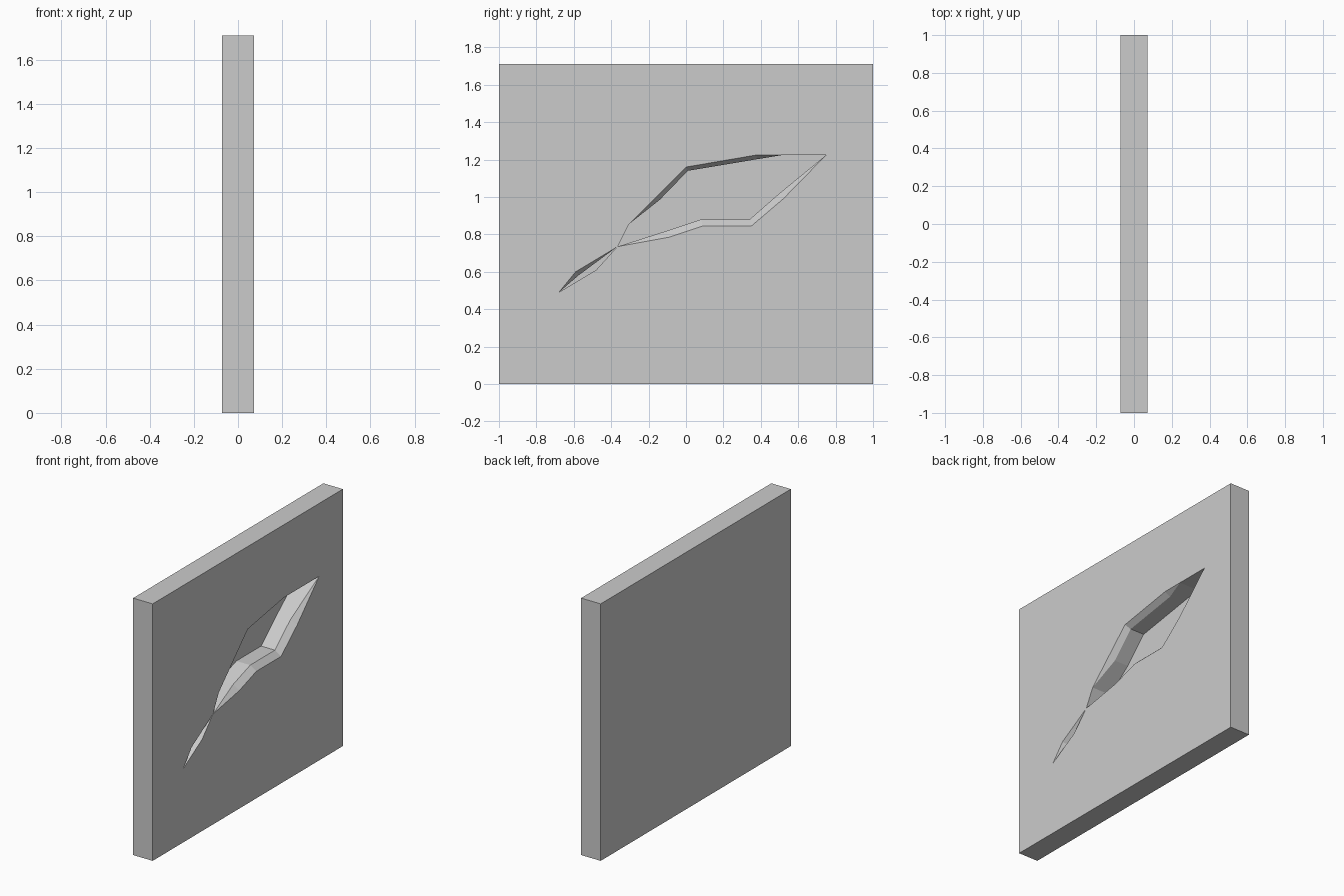
import bpy, bmesh

if "Cube" in bpy.data.objects:
    bpy.data.objects.remove(bpy.data.objects["Cube"])

FRONT, LEDGE, FLOOR, BACK = 0.072, 0.034, -0.068, -0.072

# Crack outlines on the +x face: (rim y, rim z) or (rim y, rim z, ledge y, ledge z)
main_crack = [(-0.365, 0.735), (-0.305, 0.855), (-0.15, 1.01, -0.14, 0.985),
              (0, 1.16, 0.01, 1.14), (0.38, 1.225, 0.38, 1.202), (0.52, 1.225),
              (0.75, 1.225), (0.52, 0.99, 0.50, 1.02), (0.35, 0.845, 0.34, 0.88),
              (0.09, 0.845, 0.08, 0.88), (-0.09, 0.785, -0.10, 0.82)]
small_crack = [(-0.68, 0.49), (-0.59, 0.60, -0.573, 0.582),
               (-0.369, 0.733), (-0.48, 0.61)]

bm = bmesh.new()


def ring(points, x):
    return [bm.verts.new((x, y, z)) for y, z in points]


def bridge(a, b):
    """Join two rings with faces, dropping shared corners."""
    n = len(a)
    for i in range(n):
        j = (i + 1) % n
        verts = list(dict.fromkeys((a[i], a[j], b[j], b[i])))
        if len(verts) > 2:
            bm.faces.new(verts)


def loop_edges(verts):
    return [bm.edges.get((v, verts[i - 1])) or bm.edges.new((v, verts[i - 1]))
            for i, v in enumerate(verts)]


# Slab sides and back
corners = [(-1, 0), (1, 0), (1, 1.71), (-1, 1.71)]
front, back = ring(corners, FRONT), ring(corners, BACK)
bridge(front, back)
bm.faces.new(back)
face_edges = loop_edges(front)

# Cracks: bevelled rim, straight walls, flat floor
for outline in (main_crack, small_crack):
    rim = ring([p[:2] for p in outline], FRONT)
    ledge = [bm.verts.new((LEDGE, p[2], p[3])) if len(p) == 4 else r
             for p, r in zip(outline, rim)]
    floor = ring([p[-2:] for p in outline], FLOOR)
    bridge(rim, ledge)
    bridge(ledge, floor)
    bm.faces.new(floor)
    face_edges += loop_edges(rim)

# Front face around the cracks
bmesh.ops.triangle_fill(bm, edges=face_edges, use_beauty=True, normal=(1, 0, 0))
bmesh.ops.recalc_face_normals(bm, faces=bm.faces[:])

mesh = bpy.data.meshes.new("cracked_wall_panel")
bm.to_mesh(mesh)
bm.free()
panel = bpy.data.objects.new("cracked_wall_panel", mesh)
bpy.context.collection.objects.link(panel)
